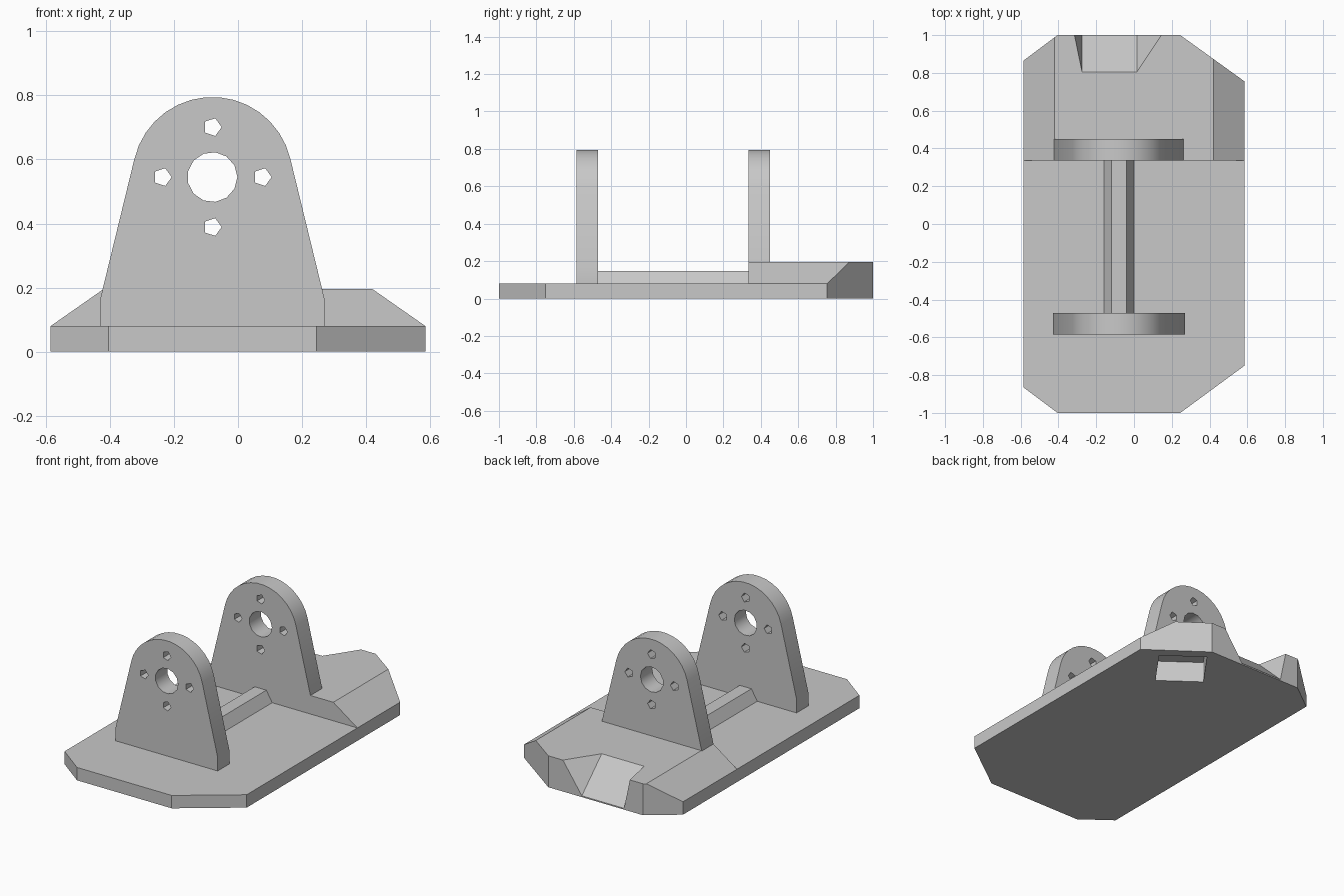
import bpy, bmesh
from math import sin, cos, tau, radians
from mathutils import Vector

cube = bpy.data.objects.get("Cube")
if cube:
    bpy.data.objects.remove(cube, do_unlink=True)

grey = bpy.data.materials.new("plain_grey")
grey.use_nodes = True
grey.diffuse_color = (0.58, 0.58, 0.58, 1)
grey.node_tree.nodes["Principled BSDF"].inputs["Base Color"].default_value = grey.diffuse_color

CENTRE_X, HOLE_Z = -0.08, 0.545
PLATE_TOP, BLOCK_TOP, BLOCK_FRONT = 0.08, 0.195, 0.335


def select_only(ob):
    bpy.ops.object.select_all(action='DESELECT')
    ob.select_set(True)
    bpy.context.view_layer.objects.active = ob


def hull(name, points):
    """Convex solid around the given points."""
    bm = bmesh.new()
    for p in points:
        bm.verts.new(p)
    bmesh.ops.convex_hull(bm, input=bm.verts)
    bmesh.ops.dissolve_limit(bm, angle_limit=radians(0.5), verts=bm.verts, edges=bm.edges)
    bmesh.ops.recalc_face_normals(bm, faces=bm.faces)
    mesh = bpy.data.meshes.new(name)
    bm.to_mesh(mesh)
    bm.free()
    mesh.materials.append(grey)
    ob = bpy.data.objects.new(name, mesh)
    bpy.context.collection.objects.link(ob)
    return ob


def prism_z(name, outline, z0, z1):
    return hull(name, [(x, y, z) for x, y in outline for z in (z0, z1)])


def prism_y(name, outline, y0, y1):
    return hull(name, [(x, y, z) for x, z in outline for y in (y0, y1)])


def cut(target, cutter):
    cutter.hide_render = True
    mod = target.modifiers.new("cut", 'BOOLEAN')
    mod.operation = 'DIFFERENCE'
    mod.solver = 'EXACT'
    mod.object = cutter
    select_only(target)
    bpy.ops.object.modifier_apply(modifier=mod.name)
    bpy.data.objects.remove(cutter, do_unlink=True)


# Base: chamfered plate with a raised rear block
outline = [(-0.585, -0.865), (-0.405, -1), (0.245, -1), (0.585, -0.75),
           (0.585, 0.755), (0.245, 1), (-0.405, 1), (-0.585, 0.865)]
base = prism_z("base", outline, 0, BLOCK_TOP)
cut(base, prism_y("front_clearance", [(-1, PLATE_TOP), (1, PLATE_TOP), (1, 0.4), (-1, 0.4)],
                  -1.2, BLOCK_FRONT))

# Sloped shoulders on both sides of the block
for s in (-1, 1):
    wedge = [(s * 0.32, 0.265), (s * 0.685, 0.01), (s * 0.685, 0.265)]
    cut(base, prism_y("shoulder_cutter", wedge, 0.2, 1.2))

# Ramped notch in the rear edge
top_right, top_left = Vector((0.015, 0.805, BLOCK_TOP)), Vector((-0.275, 0.805, BLOCK_TOP))
notch = [top_right, top_left]
for start, ends in ((top_right, [(0.145, 1, BLOCK_TOP), (0.015, 1, 0.008)]),
                    (top_left, [(-0.315, 1, BLOCK_TOP), (-0.275, 1, 0.008)])):
    notch += [start + 1.1 * (Vector(e) - start) for e in ends]
up = Vector((0, 0, 0.1))
notch += [notch[i] + up for i in (0, 1, 2, 4)]
cut(base, hull("notch_cutter", notch))

# Square pocket in the underside, in line with the rear corner chamfer
pocket = [(0.455, 0.77), (0.23, 0.936), (0.06, 0.70), (0.285, 0.534)]
cut(base, prism_z("pocket_cutter", pocket, -0.1, 0.13))


def ring(cx, cz, r, n):
    return [(cx + r * cos(tau * i / n), cz + r * sin(tau * i / n)) for i in range(n)]


# Upright bearing plates with a round head, a main hole and four bolt holes
def upright(name, y0, y1):
    a0, a1, n = radians(13), radians(167), 15
    arc = [a0 + (a1 - a0) * i / n for i in range(n + 1)]
    profile = [(CENTRE_X + 0.25 * cos(a), HOLE_Z + 0.25 * sin(a)) for a in arc]
    profile += [(CENTRE_X + x, z) for x, z in
                ((-0.35, 0.165), (-0.35, PLATE_TOP), (0.35, PLATE_TOP), (0.35, 0.165))]
    loops = [profile, ring(CENTRE_X, HOLE_Z, 0.078, 13)]
    loops += [ring(x, z, 0.029, 5) for x, z in ring(CENTRE_X, HOLE_Z, 0.156, 4)]
    curve = bpy.data.curves.new(name, 'CURVE')
    curve.dimensions = '2D'
    curve.fill_mode = 'BOTH'
    curve.extrude = (y1 - y0) / 2
    for loop in loops:
        spline = curve.splines.new('POLY')
        spline.points.add(len(loop) - 1)
        spline.use_cyclic_u = True
        for p, (x, z) in zip(spline.points, loop):
            p.co = (x, z, 0, 1)
    curve.materials.append(grey)
    ob = bpy.data.objects.new(name, curve)
    bpy.context.collection.objects.link(ob)
    ob.location.y = (y0 + y1) / 2
    ob.rotation_euler.x = radians(90)
    select_only(ob)
    bpy.ops.object.convert(target='MESH')
    ob = bpy.context.object
    bm = bmesh.new()
    bm.from_mesh(ob.data)
    bmesh.ops.remove_doubles(bm, verts=bm.verts, dist=0.0005)
    bmesh.ops.recalc_face_normals(bm, faces=bm.faces)
    bm.to_mesh(ob.data)
    bm.free()
    bpy.ops.object.shade_smooth_by_angle(angle=radians(30))


upright("front_upright", -0.585, -0.47)
upright("rear_upright", BLOCK_FRONT, 0.45)

# Bevelled rib joining the two uprights
rib = [(CENTRE_X + x, z) for x, z in
       ((-0.08, PLATE_TOP), (-0.04, 0.147), (0.04, 0.147), (0.08, PLATE_TOP))]
prism_y("rib", rib, -0.47, BLOCK_FRONT)
